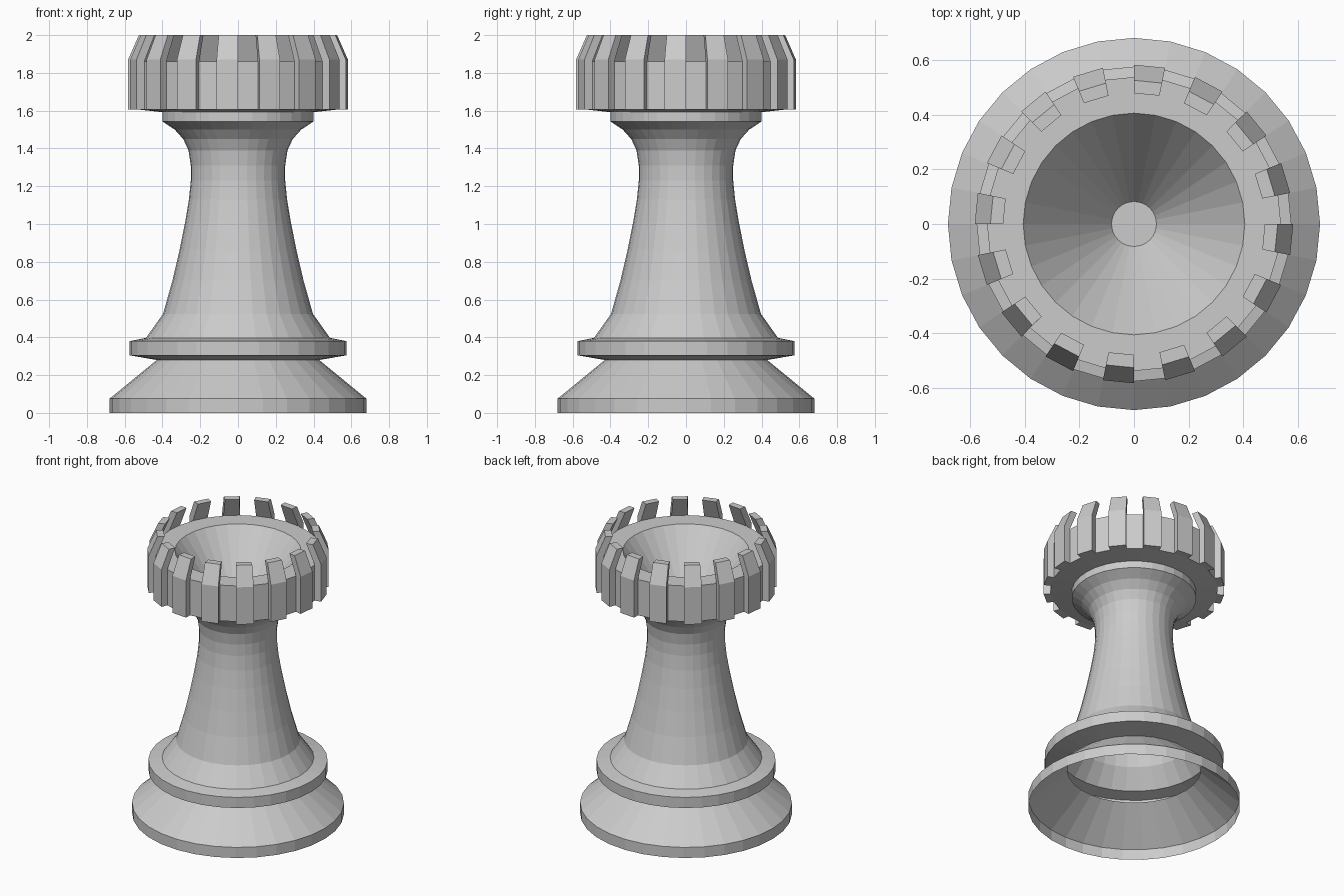
import bpy, bmesh
from math import cos, sin, pi

if "Cube" in bpy.data.objects:
    bpy.data.objects.remove(bpy.data.objects["Cube"])

SIDES = 32


def polar(r, z, k):
    a = pi / 2 - 2 * pi * k / SIDES
    return (r * cos(a), r * sin(a), z)


def finish(bm, name):
    bmesh.ops.recalc_face_normals(bm, faces=bm.faces)
    me = bpy.data.meshes.new(name)
    bm.to_mesh(me)
    bm.free()
    ob = bpy.data.objects.new(name, me)
    bpy.context.collection.objects.link(ob)
    return ob


def lathe(name, profile, cap_end=False, gap_row=None):
    """Revolve a profile; gap_row leaves out every other face of one band."""
    bm = bmesh.new()
    rings = [[bm.verts.new(polar(r, z, k)) for k in range(SIDES)] for r, z in profile]
    for i, (lo, hi) in enumerate(zip(rings, rings[1:])):
        for k in range(SIDES):
            if i == gap_row and k % 2 == 0:
                continue
            n = (k + 1) % SIDES
            bm.faces.new((lo[k], lo[n], hi[n], hi[k]))
    if cap_end:
        bm.faces.new(rings[-1])
    return finish(bm, name)


# Hollow, open-bottomed foot, ring and waisted column
lathe("body", [
    (0.68, 0), (0.68, 0.075), (0.43, 0.28),
    (0.575, 0.305), (0.575, 0.38), (0.487, 0.397),
    (0.397, 0.524), (0.347, 0.70), (0.31, 0.86), (0.28, 1.01),
    (0.26, 1.13), (0.25, 1.23), (0.25, 1.31), (0.262, 1.39),
    (0.29, 1.45), (0.335, 1.50), (0.40, 1.543), (0.40, 1.592)])

# Crown: underside, wall, flat rim and conical bowl
lathe("crown", [(0.40, 1.592), (0.537, 1.607), (0.537, 1.86),
                (0.405, 1.86), (0.082, 1.43)], cap_end=True, gap_row=1)

# Battlements: blocks on every other wall segment, leaning inward at the top
block = [(0.537, 1.607), (0.582, 1.607), (0.582, 1.87),
         (0.525, 2.0), (0.478, 2.0), (0.537, 1.86)]
bm = bmesh.new()
for k in range(0, SIDES, 2):
    a = [bm.verts.new(polar(r, z, k)) for r, z in block]
    b = [bm.verts.new(polar(r, z, k + 1)) for r, z in block]
    for i in range(len(block) - 1):
        bm.faces.new((a[i], b[i], b[i + 1], a[i + 1]))
    bm.faces.new(a)
    bm.faces.new(b[::-1])
finish(bm, "battlements")
